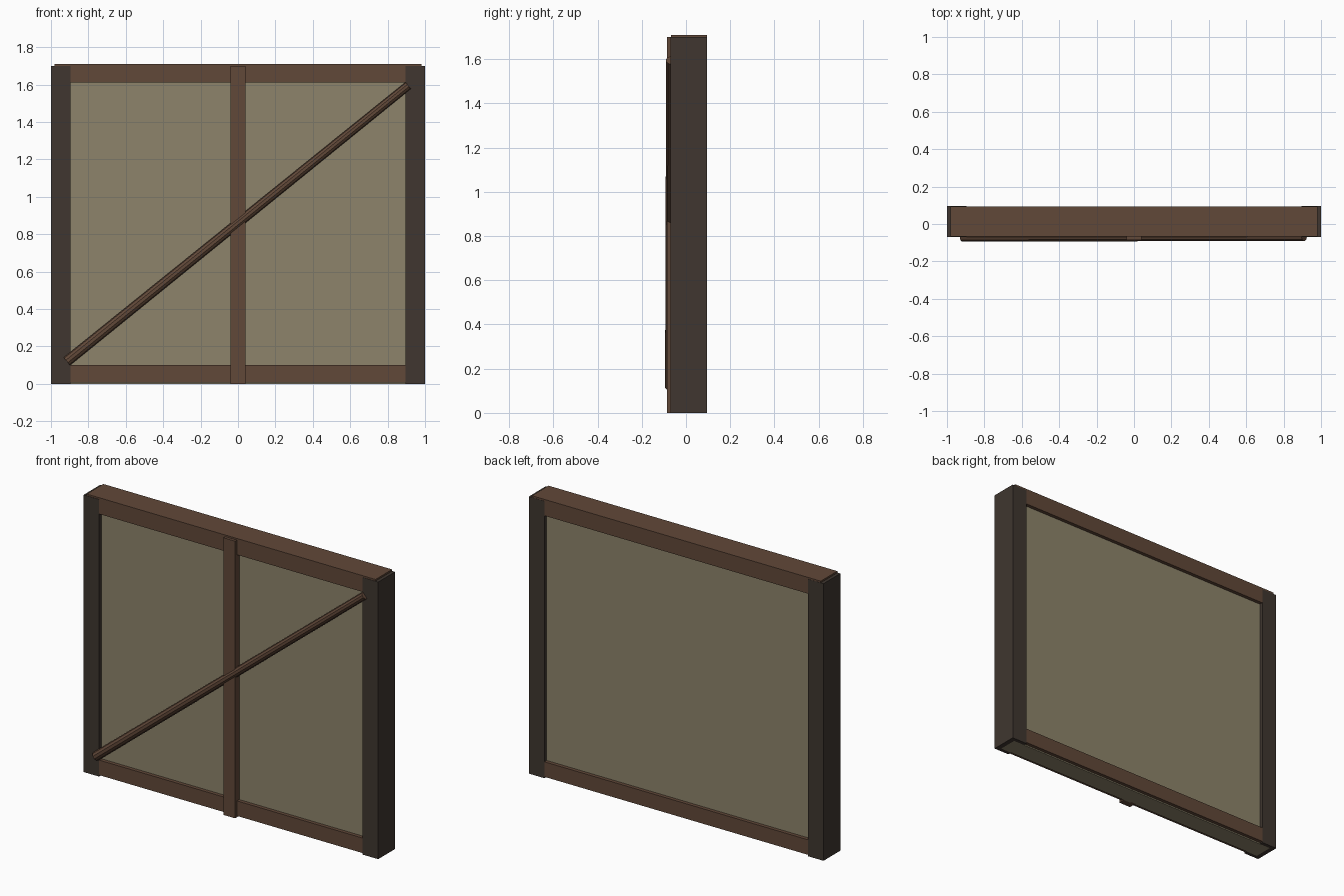
import bpy
from mathutils import Vector

if "Cube" in bpy.data.objects:
    bpy.data.objects.remove(bpy.data.objects["Cube"])


def material(name, rgb):
    m = bpy.data.materials.new(name)
    m.diffuse_color = (*rgb, 1)
    m.use_nodes = True
    m.node_tree.nodes["Principled BSDF"].inputs["Base Color"].default_value = m.diffuse_color
    return m


DARK = material("dark_wood", (0.05, 0.037, 0.029))
WOOD = material("brown_wood", (0.12, 0.065, 0.04))
CLAY = material("plaster", (0.27, 0.23, 0.145))


def box(name, x, y, z, mat):
    """Box given by its (min, max) range on each axis."""
    lo, hi = Vector((x[0], y[0], z[0])), Vector((x[1], y[1], z[1]))
    bpy.ops.mesh.primitive_cube_add(size=1, location=(lo + hi) / 2)
    ob = bpy.context.object
    ob.name = name
    ob.scale = hi - lo
    bpy.ops.object.transform_apply(location=False, rotation=False, scale=True)
    ob.data.materials.append(mat)
    return ob


def pole(name, a, b, r1, r2, mat, sides=10):
    """Tapered round pole from point a to point b."""
    a, b = Vector(a), Vector(b)
    bpy.ops.mesh.primitive_cone_add(vertices=sides, radius1=r1, radius2=r2,
                                    depth=(b - a).length, location=(a + b) / 2)
    ob = bpy.context.object
    ob.name = name
    ob.rotation_euler = (b - a).to_track_quat('Z', 'Y').to_euler()
    ob.data.materials.append(mat)
    bpy.ops.object.shade_smooth_by_angle()
    return ob


# Infill panel, recessed on both sides
box("wall_panel", (-0.97, 0.97), (-0.045, 0.072), (0, 1.66), CLAY)

# Corner posts
for side, name in ((-1, "left_post"), (1, "right_post")):
    box(name, sorted((side, side * 0.895)), (-0.069, 0.095), (0, 1.70), DARK)

# Top and bottom beams
box("top_beam", (-0.98, 0.98), (-0.067, 0.094), (1.61, 1.71), WOOD)
box("bottom_beam", (-0.98, 0.98), (-0.067, 0.094), (0.008, 0.10), WOOD)

# Front stud and diagonal brace
box("middle_stud", (-0.04, 0.04), (-0.085, -0.035), (0, 1.70), WOOD)
pole("diagonal_brace", (-0.915, -0.069, 0.12), (0.91, -0.068, 1.595),
     0.027, 0.023, WOOD)
